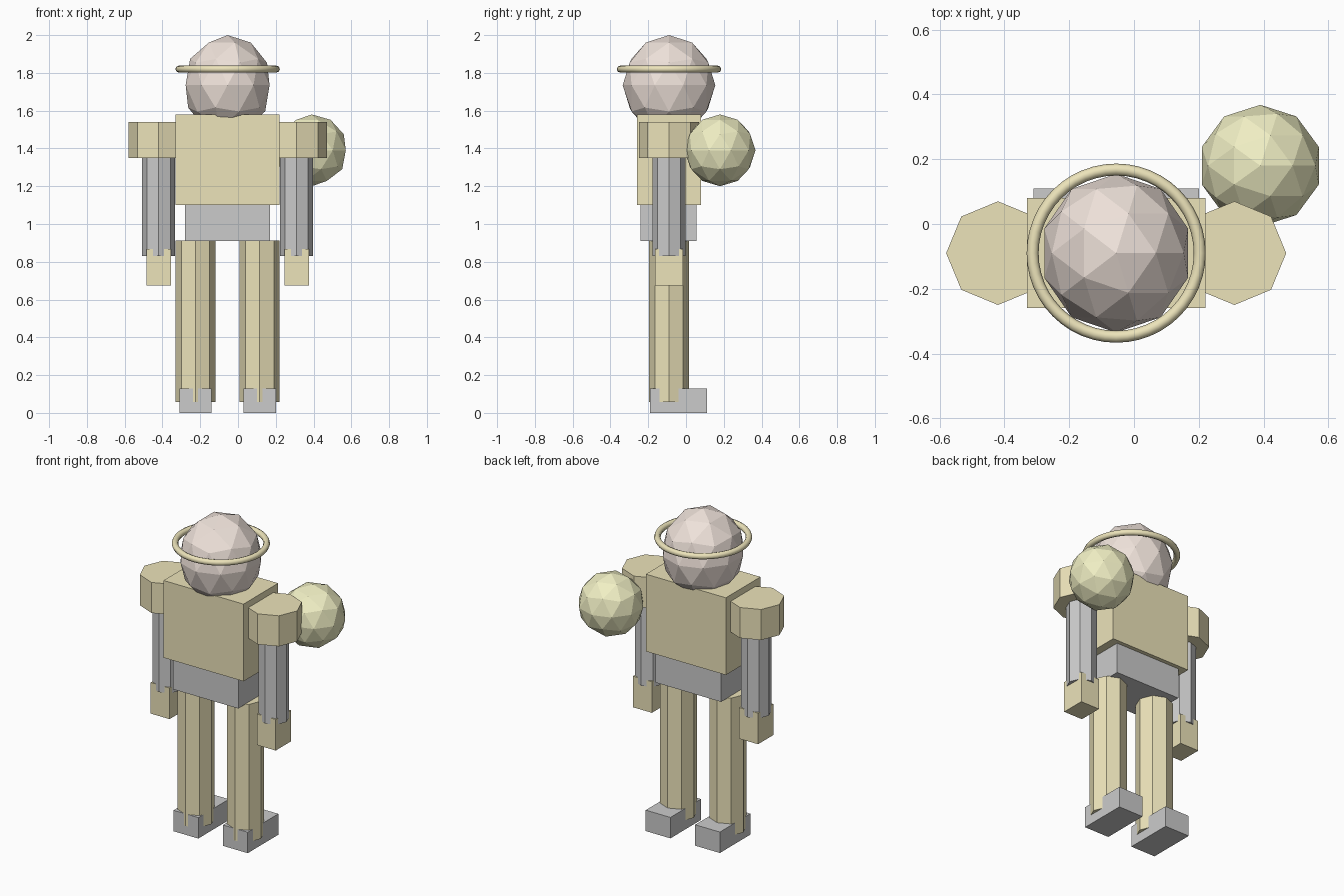
import bpy
import math

if "Cube" in bpy.data.objects:
    bpy.data.objects.remove(bpy.data.objects["Cube"])

CX, CY = -0.055, -0.09  # body axis


def material(name, rgb):
    m = bpy.data.materials.new(name)
    m.diffuse_color = (*rgb, 1)
    m.use_nodes = True
    m.node_tree.nodes["Principled BSDF"].inputs["Base Color"].default_value = m.diffuse_color
    return m


GOLD = material("gold", (0.84, 0.77, 0.49))
SKIN = material("skin", (0.86, 0.76, 0.70))
LIME = material("pale_lime", (0.87, 0.86, 0.55))


def finish(name, mat):
    ob = bpy.context.object
    ob.name = ob.data.name = name
    if mat:
        ob.data.materials.append(mat)
    return ob


def box(name, x, y, z, mat=None):
    """Box from (min, max) pairs."""
    bpy.ops.mesh.primitive_cube_add(size=1, location=[sum(p) / 2 for p in (x, y, z)])
    bpy.context.object.scale = [p[1] - p[0] for p in (x, y, z)]
    bpy.ops.object.transform_apply(location=False, rotation=False, scale=True)
    return finish(name, mat)


def octagon(name, x, r, z0, z1, mat=None):
    """Upright eight-sided column."""
    bpy.ops.mesh.primitive_cylinder_add(vertices=8, radius=r, depth=z1 - z0,
                                        location=(x, CY, (z0 + z1) / 2))
    return finish(name, mat)


def ball(name, loc, radii, mat):
    bpy.ops.mesh.primitive_ico_sphere_add(subdivisions=2, radius=1, location=loc)
    bpy.context.object.scale = radii
    bpy.ops.object.transform_apply(location=False, rotation=False, scale=True)
    return finish(name, mat)


# Trunk
box("torso", (-0.33, 0.22), (-0.26, 0.08), (1.10, 1.58), GOLD)
box("pelvis", (-0.28, 0.17), (-0.24, 0.055), (0.91, 1.12))

# Head and ring
ball("head", (CX, CY, 1.735), (0.2335, 0.245, 0.265), SKIN)
bpy.ops.mesh.primitive_torus_add(major_radius=0.258, minor_radius=0.0185,
                                 major_segments=48, minor_segments=8,
                                 location=(CX, CY, 1.82))
finish("head_ring", GOLD)
bpy.ops.object.shade_smooth_by_angle(angle=math.radians(50))

# Limbs, mirrored about the body axis
for side, s in (("left", -1), ("right", 1)):
    xa, xl = CX + s * 0.365, CX + s * 0.17
    octagon(side + "_shoulder", xa, 0.16, 1.35, 1.54, GOLD)
    octagon(side + "_arm", xa, 0.087, 0.83, 1.36)
    box(side + "_hand", (xa - 0.065, xa + 0.065), (CY - 0.075, CY + 0.075),
        (0.675, 0.868), GOLD)
    octagon(side + "_leg", xl, 0.106, 0.057, 0.912, GOLD)
    box(side + "_foot", (xl - 0.085, xl + 0.085), (-0.19, 0.11), (0, 0.13))

# Floating ball behind the shoulder
ball("floating_ball", (0.39, 0.18, 1.39), (0.19, 0.188, 0.19), LIME)
